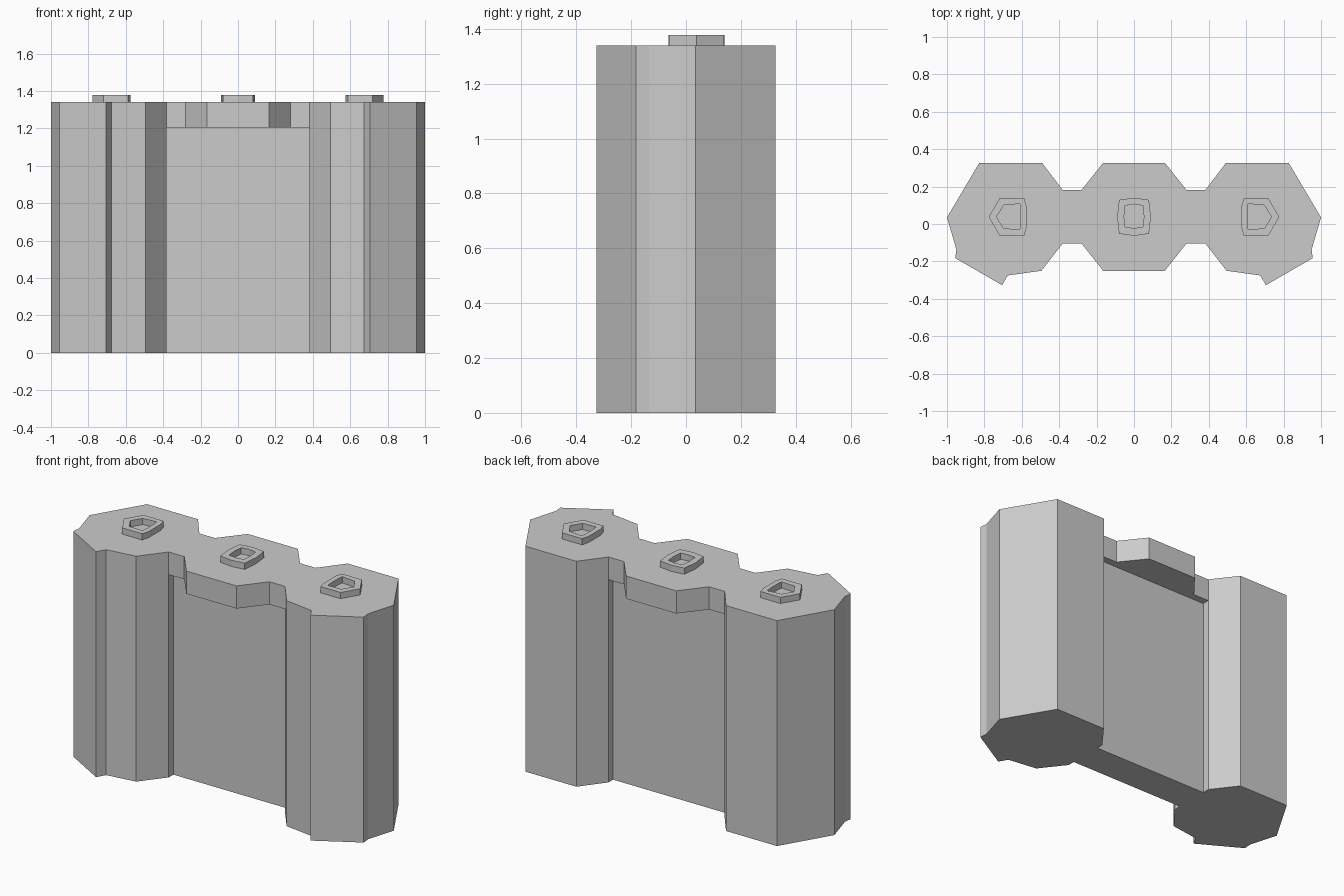
import bpy, bmesh

if "Cube" in bpy.data.objects:
    bpy.data.objects.remove(bpy.data.objects["Cube"])

TOP, PLATE_Z, RIM_Z = 1.34, 1.205, 1.377


def make_object(name, bm):
    bmesh.ops.recalc_face_normals(bm, faces=bm.faces)
    mesh = bpy.data.meshes.new(name)
    bm.to_mesh(mesh)
    bm.free()
    obj = bpy.data.objects.new(name, mesh)
    bpy.context.collection.objects.link(obj)
    return obj


def prism(name, outline, z0, z1):
    bm = bmesh.new()
    face = bm.faces.new([bm.verts.new((x, y, z0)) for x, y in outline])
    ext = bmesh.ops.extrude_face_region(bm, geom=[face])
    verts = [v for v in ext["geom"] if isinstance(v, bmesh.types.BMVert)]
    bmesh.ops.translate(bm, verts=verts, vec=(0, 0, z1 - z0))
    return make_object(name, bm)


def rim(name, outer, inner):
    # raised collar, open below so it sits flush on the body
    bm = bmesh.new()
    loops = [[bm.verts.new((x, y, z)) for x, y in pts]
             for pts, z in ((outer, TOP), (outer, RIM_Z), (inner, RIM_Z), (inner, TOP))]
    n = len(outer)
    for a, b in zip(loops, loops[1:]):
        for i in range(n):
            j = (i + 1) % n
            bm.faces.new((a[i], a[j], b[j], b[i]))
    return make_object(name, bm)


def flip(pts):
    return [(-x, y) for x, y in pts]


# body: mirrored outline of three joined hexagonal lobes
half = [(0.165, 0.327), (0.28, 0.183), (0.382, 0.183), (0.492, 0.327), (0.827, 0.327),
        (1.0, 0.035), (0.95, -0.135), (0.955, -0.183), (0.705, -0.327),
        (0.675, -0.275), (0.495, -0.25), (0.382, -0.105), (0.28, -0.105), (0.165, -0.25)]
body = prism("body", half + flip(half)[::-1], 0, TOP)

# recesses on front and back leave a thin middle panel below the top plate
for name, y0, y1 in (("front_cutter", -0.6, -0.062), ("back_cutter", 0.14, 0.6)):
    w = 0.382
    cutter = prism(name, [(-w, y0), (w, y0), (w, y1), (-w, y1)], -0.2, PLATE_Z)
    cutter.hide_render = True
    cutter.hide_set(True)
    mod = body.modifiers.new(name, "BOOLEAN")
    mod.operation = "DIFFERENCE"
    mod.solver = "EXACT"
    mod.object = cutter

# terminals
mid_outer = [(-0.08, 0.129), (0, 0.14), (0.08, 0.129), (0.09, 0.038),
             (0.08, -0.052), (0, -0.063), (-0.08, -0.052), (-0.09, 0.038)]
mid_inner = [(-0.048, 0.098), (0, 0.106), (0.048, 0.098), (0.053, 0.038),
             (0.048, -0.016), (0, -0.022), (-0.048, -0.016), (-0.053, 0.038)]
rim("middle_terminal", mid_outer, mid_inner)

side_outer = [(0.777, 0.038), (0.718, 0.138), (0.587, 0.138), (0.575, 0.095),
              (0.575, -0.02), (0.587, -0.062), (0.718, -0.062)]
side_inner = [(0.735, 0.038), (0.697, 0.1), (0.61, 0.108), (0.606, 0.075),
              (0.606, 0.0), (0.61, -0.028), (0.697, -0.024)]
rim("right_terminal", side_outer, side_inner)
rim("left_terminal", flip(side_outer), flip(side_inner))
